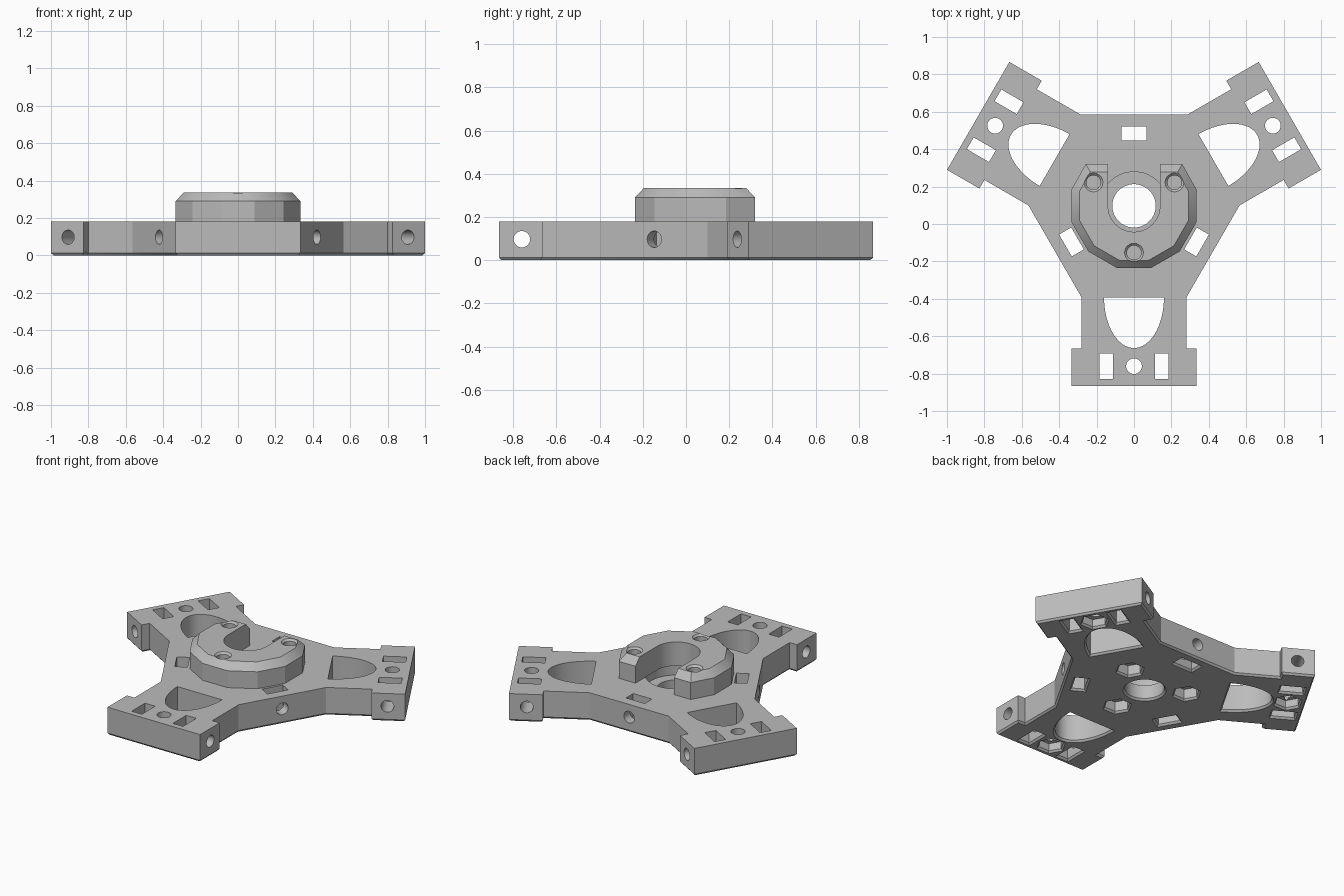
import bpy, bmesh
from math import sin, cos, pi, radians
from mathutils import Matrix, Vector

if "Cube" in bpy.data.objects:
    bpy.data.objects.remove(bpy.data.objects["Cube"])

CENTRE = Matrix.Translation((0, 0.097, 0))
TOP = 0.18
TOWER_TOP = 0.335
TURNS = [Matrix.Rotation(radians(120 * i), 4, 'Z') for i in range(3)]

grey = bpy.data.materials.new("plain_grey")
grey.use_nodes = True
grey.diffuse_color = (0.5, 0.5, 0.5, 1)
grey.node_tree.nodes["Principled BSDF"].inputs["Base Color"].default_value = (0.5, 0.5, 0.5, 1)


def circle(r, n=40, x=0, y=0, turn=0):
    return [(x + r * cos(2 * pi * i / n + turn), y + r * sin(2 * pi * i / n + turn)) for i in range(n)]


def rect(x, y, w, h):
    return [(x - w / 2, y - h / 2), (x + w / 2, y - h / 2), (x + w / 2, y + h / 2), (x - w / 2, y + h / 2)]


def offset(points, d):
    """Grow a counter-clockwise outline by d with mitred corners."""
    out = []
    for i, p in enumerate(points):
        p = Vector(p)
        a = (p - Vector(points[i - 1])).normalized()
        b = (Vector(points[(i + 1) % len(points)]) - p).normalized()
        na, nb = Vector((a.y, -a.x)), Vector((b.y, -b.x))
        out.append(p + (na + nb) * d / (1 + na.dot(nb)))
    return out


def loft(name, points, layers, matrix=None):
    """Stack offset copies of an outline; layers are (height, offset)."""
    bm = bmesh.new()
    rings = [[bm.verts.new((x, y, z)) for x, y in offset(points, d)] for z, d in layers]
    n = len(points)
    for low, high in zip(rings, rings[1:]):
        for i in range(n):
            j = (i + 1) % n
            bm.faces.new((low[i], low[j], high[j], high[i]))
    bm.faces.new(rings[0][::-1])
    bm.faces.new(rings[-1])
    mesh = bpy.data.meshes.new(name)
    bm.to_mesh(mesh)
    bm.free()
    mesh.transform(CENTRE @ (matrix or Matrix()))
    mesh.materials.append(grey)
    ob = bpy.data.objects.new(name, mesh)
    bpy.context.collection.objects.link(ob)
    return ob


def cut(target, cutters):
    """Subtract the cutters, bake the result and discard them."""
    for c in cutters:
        c.hide_render = True
        m = target.modifiers.new("cut", 'BOOLEAN')
        m.operation, m.solver, m.object = 'DIFFERENCE', 'EXACT', c
    deps = bpy.context.evaluated_depsgraph_get()
    mesh = bpy.data.meshes.new_from_object(target.evaluated_get(deps))
    target.modifiers.clear()
    target.data = mesh
    for c in cutters:
        bpy.data.objects.remove(c)


# Three-armed plate with a chamfered bottom edge
half = [(0.28, -0.49), (0.28, -0.762), (0.333, -0.762), (0.333, -0.962)]
arm = [(-x, y) for x, y in half] + half[::-1]
outline = []
for t in TURNS:
    outline += [tuple((t @ Vector((x, y, 0))).xy) for x, y in arm]
plate = loft("arm_plate", outline, [(0, -0.01), (0.012, 0), (TOP, 0)])

# Openings in the plate, repeated for each arm
through = [(-0.012, 0.022), (0.012, 0), (0.3, 0)]
arch = [(0.16 * cos(pi + pi * i / 32), -0.49 + 0.27 * sin(pi + pi * i / 32)) for i in range(33)]
lying_x = Matrix.Translation((0, -0.857, 0.097)) @ Matrix.Rotation(pi / 2, 4, 'Y')
lying_y = Matrix.Translation((0, 0, 0.097)) @ Matrix.Rotation(-pi / 2, 4, 'X')
cutters = []
for t in TURNS:
    cutters += [
        loft("arch_cutter", arch, through, t),
        loft("edge_slot_cutter", rect(0, 0.386, 0.135, 0.075), through, t),
        loft("arm_hole_cutter", circle(0.042, y=-0.857), [(-0.1, 0), (0.3, 0)], t),
        loft("arm_nut_cutter", circle(0.078, 6, y=-0.857),
             [(-0.012, 0.02), (0.012, 0), (0.06, 0)], t),
        loft("screw_nut_cutter", circle(0.078, 6, y=-0.25),
             [(-0.012, 0.02), (0.012, 0), (0.075, 0)], t),
        loft("screw_cutter", circle(0.038, y=-0.25), [(0.09, 0), (0.3, 0)], t),
        loft("tab_bore_cutter", circle(0.038), [(-0.5, 0), (0.5, 0)], t @ lying_x),
        loft("edge_bore_cutter", circle(0.038), [(0.3, 0), (0.6, 0)], t @ lying_y),
    ]
    for side in (-1, 1):
        cutters.append(loft("arm_slot_cutter", rect(side * 0.148, -0.857, 0.073, 0.137), through, t))
cutters += [loft("bore_cutter", circle(0.116, 64), through),
            loft("pocket_cutter", circle(0.182, 64), [(0.1, 0), (0.3, 0)])]
cut(plate, cutters)

# Twelve-sided tower, cut flat at the back, with a chamfered top
sides = [p for p in circle(0.345, 12, turn=pi / 12) if p[1] < 0.22]
sides.sort(key=lambda p: p[0])
lower_left = [p for p in sides if p[0] < 0]
left = sorted(lower_left, key=lambda p: -p[1])
right = [(-x, y) for x, y in left[::-1]]
ring = [(-0.258, 0.223)] + left + right + [(0.258, 0.223)]
tower = loft("mount_tower", ring, [(TOP, 0), (0.29, 0), (TOWER_TOP, -0.042)])

# Keyhole slot open to the back, and the countersunk screw holes
u_slot = [(0.139 * cos(pi + pi * i / 32), 0.139 * sin(pi + pi * i / 32)) for i in range(33)]
u_slot += [(0.139, 0.4), (-0.139, 0.4)]
cutters = [loft("slot_cutter", u_slot, [(0.1, 0), (0.5, 0)])]
for t in TURNS:
    cutters.append(loft("screw_cutter", circle(0.038, y=-0.25),
                        [(0.1, 0), (TOWER_TOP - 0.012, 0), (TOWER_TOP + 0.012, 0.024)], t))
cut(tower, cutters)

# Smooth the round walls and keep the edges sharp
bpy.ops.object.select_all(action='DESELECT')
for ob in (plate, tower):
    ob.select_set(True)
    bpy.context.view_layer.objects.active = ob
bpy.ops.object.shade_smooth_by_angle(angle=radians(25))
